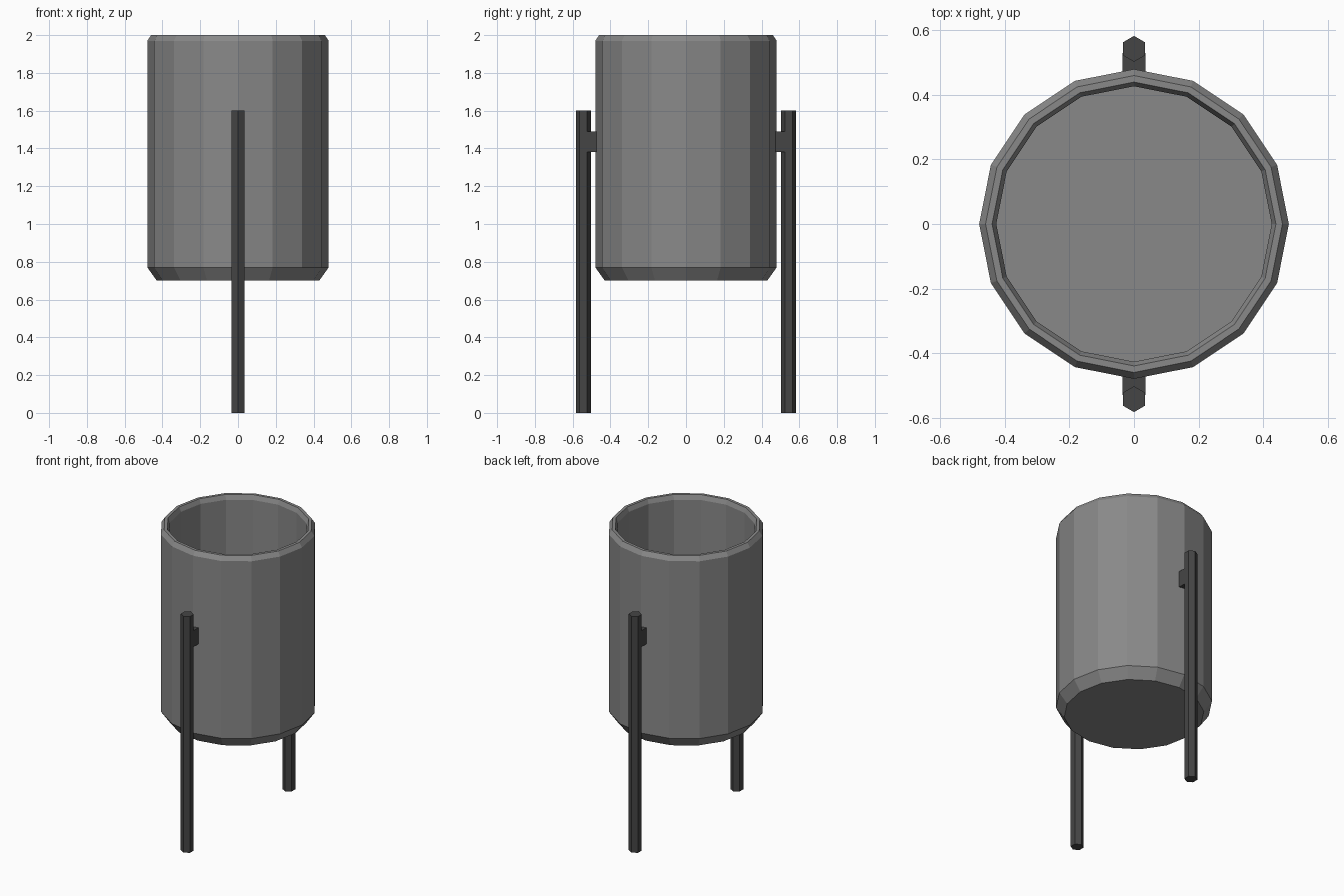
import bpy, bmesh
from math import cos, sin, pi

if "Cube" in bpy.data.objects:
    bpy.data.objects.remove(bpy.data.objects["Cube"])


def make_object(name, bm, mat):
    bmesh.ops.recalc_face_normals(bm, faces=bm.faces)
    mesh = bpy.data.meshes.new(name)
    bm.to_mesh(mesh)
    bm.free()
    ob = bpy.data.objects.new(name, mesh)
    bpy.context.collection.objects.link(ob)
    mesh.materials.append(mat)
    return ob


def lathe(name, profile, sides, mat, centre=(0, 0), start=0.0):
    """Stack polygon rings along a (radius, z) profile, capping both ends."""
    bm = bmesh.new()
    rings = []
    for r, z in profile:
        angles = [start + 2 * pi * i / sides for i in range(sides)]
        rings.append([bm.verts.new((centre[0] + r * cos(a), centre[1] + r * sin(a), z))
                      for a in angles])
    for a, b in zip(rings, rings[1:]):
        for i in range(sides):
            j = (i + 1) % sides
            bm.faces.new((a[i], a[j], b[j], b[i]))
    bm.faces.new(rings[0])
    bm.faces.new(rings[-1])
    return make_object(name, bm, mat)


def box(name, centre, size, mat):
    bm = bmesh.new()
    bmesh.ops.create_cube(bm, size=1)
    for v in bm.verts:
        v.co = [c + s * k for c, s, k in zip(centre, size, v.co)]
    return make_object(name, bm, mat)


def material(name, value):
    mat = bpy.data.materials.new(name)
    mat.diffuse_color = (value, value, value, 1)
    mat.use_nodes = True
    mat.node_tree.nodes["Principled BSDF"].inputs["Base Color"].default_value = mat.diffuse_color
    return mat


grey = material("grey_metal", 0.25)
dark = material("dark_metal", 0.06)

# Open bin: chamfered base, bevelled rim, hollow inside
lathe("bin", [(0.43, 0.70), (0.48, 0.77), (0.48, 1.97), (0.46, 2.0),
              (0.44, 2.0), (0.427, 1.97), (0.427, 0.77)], 16, grey)

# Hexagonal posts front and back, each with a mounting bracket
for side, s in (("front", -1), ("back", 1)):
    lathe(side + "_post", [(0.04, 0), (0.04, 1.6)], 6, dark, (0, s * 0.543), pi / 2)
    box(side + "_bracket", (0, s * 0.495, 1.435), (0.07, 0.07, 0.11), dark)
